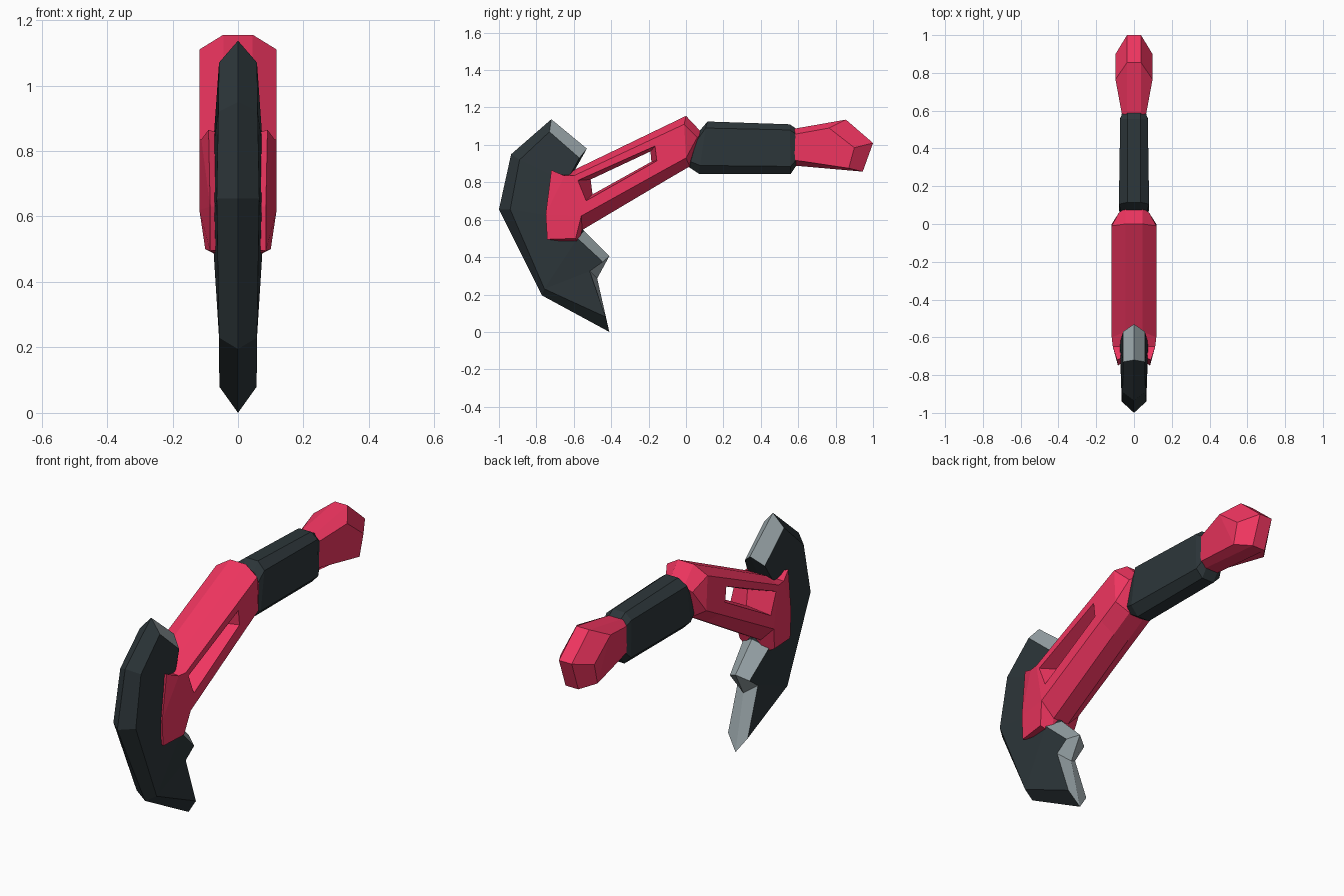
import bpy, bmesh


def material(name, rgb):
    m = bpy.data.materials.new(name)
    m.diffuse_color = (*rgb, 1)
    return m


RED = material("red", (0.87, 0.036, 0.117))
DARK = material("dark", (0.026, 0.037, 0.042))
STEEL = material("steel", (0.33, 0.39, 0.41))


def plate(name, mats, rim, half, side, patches, edge_segments=()):
    """Mirrored solid: a rim (y, z) at x = +-half, bevelled out to a side ring (y, z, x)."""
    bm = bmesh.new()
    n = len(rim)
    rims = []
    for s in (1, -1):
        r = [bm.verts.new((s * half, y, z)) for y, z in rim]
        o = [bm.verts.new((s * x, y, z)) for y, z, x in side]
        rims.append(r)
        for i in range(n):
            j = (i + 1) % n
            f = bm.faces.new((r[i], r[j], o[j], o[i]))
            f.material_index = 1 if i in edge_segments else 0
        for p in patches:
            bm.faces.new([o[i] for i in p])
    if half > 0:
        a, b = rims
        for i in range(n):
            j = (i + 1) % n
            bm.faces.new((a[i], a[j], b[j], b[i]))
    bmesh.ops.remove_doubles(bm, verts=bm.verts, dist=1e-5)
    bmesh.ops.recalc_face_normals(bm, faces=bm.faces)
    me = bpy.data.meshes.new(name)
    bm.to_mesh(me)
    bm.free()
    for m in mats:
        me.materials.append(m)
    ob = bpy.data.objects.new(name, me)
    bpy.context.collection.objects.link(ob)
    return ob


# Blade: ridge outline at x = 0, flat cheeks, steel cutting edges
plate("blade", [DARK, STEEL],
      [(-.72, 1.137), (-.935, .95), (-1, .655), (-.77, .195), (-.41, 0), (-.475, .286),
       (-.41, .405), (-.545, .54), (-.59, .6), (-.62, .82), (-.53, .98)], 0,
      [(-.73, 1.07, .058), (-.89, .92, .06), (-.94, .655, .065), (-.757, .23, .058),
       (-.43, .08, .057), (-.515, .325, .057), (-.445, .375, .057), (-.58, .5, .075),
       (-.6, .6, .077), (-.64, .8, .077), (-.57, .93, .058)],
      [(0, 1, 9, 10), (1, 2, 8, 9), (2, 3, 7, 8), (3, 4, 5), (3, 5, 6, 7)],
      edge_segments=(4, 5, 6, 10))

# Arm: chamfered beam whose front end clasps the blade
arm = plate("arm", [RED],
            [(-.70, .85), (-.645, .84), (-.57, .88), (0, 1.155), (.085, 1.065), (.02, .885),
             (-.1, .815), (-.555, .545), (-.575, .473), (-.72, .5), (-.72, .63)], .045,
            [(-.72, .865, .09), (-.65, .835, .112), (-.6, .835, .118), (-.01, 1.11, .118),
             (.06, 1.04, .08), (0, .93, .118), (-.11, .87, .118), (-.56, .62, .118),
             (-.59, .5, .1), (-.742, .495, .085), (-.75, .63, .085)],
            [(2, 3, 5, 6, 7), (3, 4, 5), (0, 1, 10), (1, 2, 7, 10), (7, 8, 9, 10)])

# Tapered slot through the arm
cutter = plate("slot_cutter", [RED],
               [(-.51, .815), (-.19, .965), (-.185, .91), (-.5, .735)], 0,
               [(-.58, .81), (-.165, .995), (-.155, .915), (-.535, .7)] and
               [(-.58, .81, .122), (-.165, .995, .122), (-.155, .915, .122), (-.535, .7, .122)],
               [(0, 1, 2, 3)])
cutter.hide_render = True
mod = arm.modifiers.new("slot", 'BOOLEAN')
mod.operation = 'DIFFERENCE'
mod.solver = 'EXACT'
mod.object = cutter
bpy.context.view_layer.objects.active = arm
bpy.ops.object.modifier_apply(modifier=mod.name)
bpy.data.objects.remove(cutter)

# Grip: octagonal sleeve with bevelled ends
plate("grip", [DARK],
      [(.06, 1.06), (.115, 1.125), (.555, 1.11), (.6, 1.08), (.59, .89), (.56, .845),
       (.07, .845), (.01, .885)], .035,
      [(.055, 1.02, .065), (.105, 1.09, .08), (.555, 1.08, .073), (.597, 1.05, .06),
       (.59, .92, .06), (.56, .885, .073), (.075, .89, .08), (.025, .91, .065)],
      [(1, 2, 5, 6), (0, 1, 6, 7), (2, 3, 4, 5)])

# Pommel: flared faceted end
plate("pommel", [RED],
      [(.57, 1.085), (.855, 1.135), (1, 1.01), (.945, .857), (.57, .89)], .037,
      [(.57, 1.055, .062), (.765, 1.09, .098), (.9, .985, .098), (.87, .875, .096),
       (.57, .92, .062)],
      [(0, 1, 3, 4), (1, 2, 3)])
